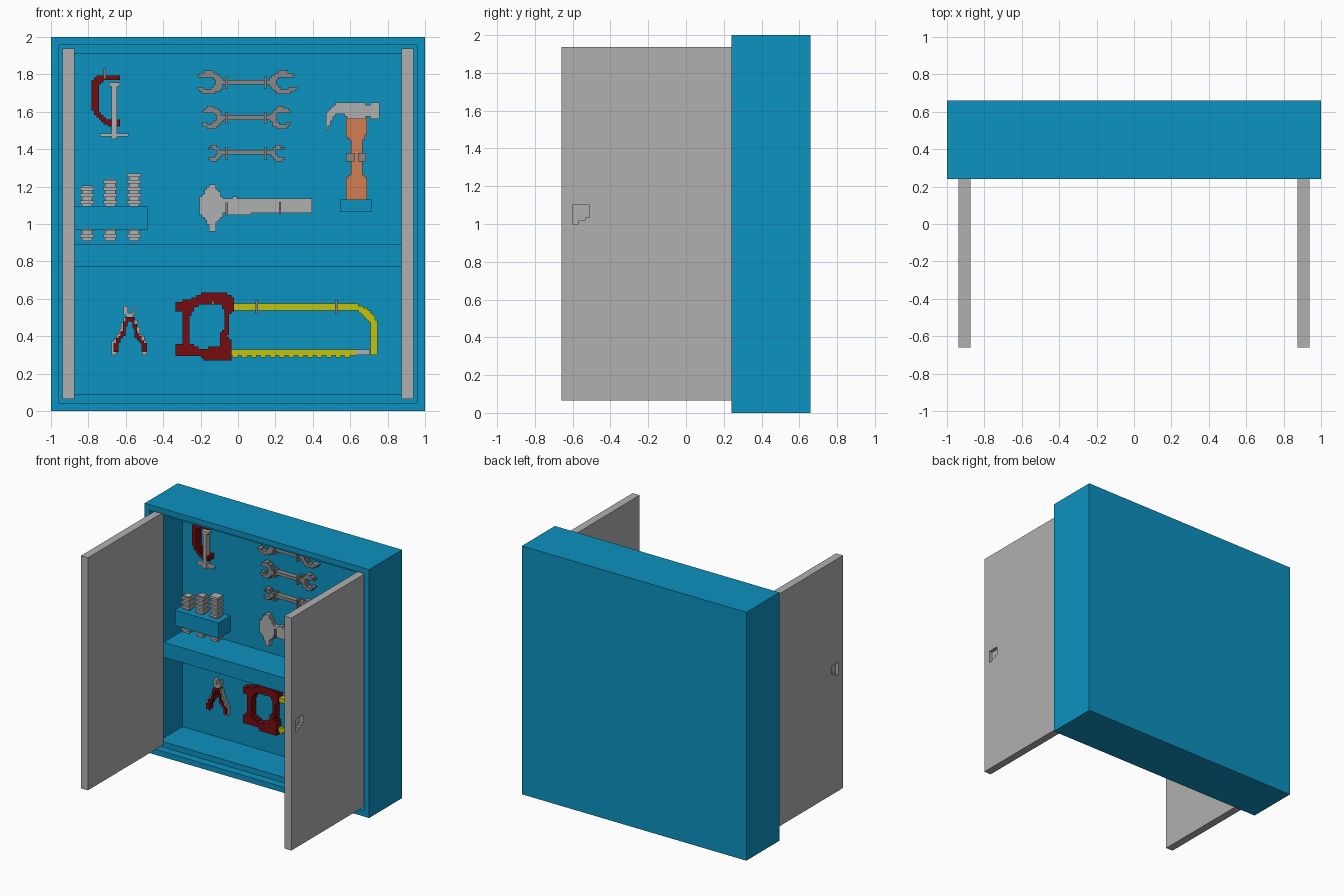
import bpy, bmesh, math
from mathutils import Vector

if "Cube" in bpy.data.objects:
    bpy.data.objects.remove(bpy.data.objects["Cube"], do_unlink=True)


def material(name, rgb):
    lin = [((c / 255 + 0.055) / 1.055) ** 2.4 if c > 10 else c / 255 / 12.92 for c in rgb]
    m = bpy.data.materials.new(name)
    m.use_nodes = True
    m.diffuse_color = (*lin, 1)
    m.node_tree.nodes["Principled BSDF"].inputs["Base Color"].default_value = (*lin, 1)
    return m


BLUE = material("cabinet blue", (12, 146, 192))
STEEL = material("light steel", (176, 176, 176))
GREY = material("dark steel", (136, 136, 136))
RED = material("dark red", (118, 12, 16))
YELLOW = material("saw yellow", (196, 196, 14))
ORANGE = material("handle orange", (210, 126, 84))

WALL = 0.5975   # front of the cabinet's back panel
CELL = 0.0125   # step size of the blocky tools


def finish(bm, name, mat):
    me = bpy.data.meshes.new(name)
    bm.to_mesh(me)
    bm.free()
    me.materials.append(mat)
    ob = bpy.data.objects.new(name, me)
    bpy.context.collection.objects.link(ob)
    return ob


def add_box(bm, x, y, z):
    vs = bmesh.ops.create_cube(bm, size=1)["verts"]
    for v in vs:
        v.co = Vector([(a + b) / 2 + c * (b - a) for c, (a, b) in zip(v.co, (x, y, z))])


def boxes(name, mat, *parts):
    bm = bmesh.new()
    for p in parts:
        add_box(bm, *p)
    return finish(bm, name, mat)


def inside(poly, x, z):
    hit = False
    for (x1, z1), (x2, z2) in zip(poly, poly[1:] + poly[:1]):
        if (z1 > z) != (z2 > z) and x < x1 + (z - z1) * (x2 - x1) / (z2 - z1):
            hit = not hit
    return hit


def plate(name, mat, front, shapes, holes=(), back=WALL + 0.002):
    """Stepped plate: outlines in x, z filled with small cells and extruded in y."""
    pts = [p for s in shapes for p in s]
    x0, z0 = min(p[0] for p in pts), min(p[1] for p in pts)
    nx = math.ceil((max(p[0] for p in pts) - x0) / CELL)
    nz = math.ceil((max(p[1] for p in pts) - z0) / CELL)
    bm = bmesh.new()
    for i in range(nx):
        for j in range(nz):
            x, z = x0 + i * CELL, z0 + j * CELL
            c = (x + CELL / 2, z + CELL / 2)
            if any(inside(s, *c) for s in shapes) and not any(inside(h, *c) for h in holes):
                bm.faces.new([bm.verts.new((x + a * CELL, front, z + b * CELL))
                              for a, b in ((0, 0), (1, 0), (1, 1), (0, 1))])
    bmesh.ops.remove_doubles(bm, verts=bm.verts, dist=CELL / 10)
    ext = bmesh.ops.extrude_face_region(bm, geom=bm.faces[:], use_keep_orig=True)["geom"]
    bmesh.ops.translate(bm, vec=(0, back - front, 0),
                        verts=[g for g in ext if isinstance(g, bmesh.types.BMVert)])
    bmesh.ops.recalc_face_normals(bm, faces=bm.faces)
    return finish(bm, name, mat)


def rect(x1, x2, z1, z2):
    return [(x1, z1), (x2, z1), (x2, z2), (x1, z2)]


def oval(cx, cz, rx, rz, n=12):
    return [(cx + rx * math.cos(math.tau * (i + 0.5) / n),
             cz + rz * math.sin(math.tau * (i + 0.5) / n)) for i in range(n)]


def clip(x, z, w, h, front):
    return ((x - w / 2, x + w / 2), (front, WALL), (z - h / 2, z + h / 2))


# Cabinet shell: stepped opening cut into the front
bm = bmesh.new()
add_box(bm, (-1, 1), (0.24, 0.66), (0, 2))
bm.normal_update()
face = min(bm.faces, key=lambda f: f.normal.y)
for depth in (0.0625, WALL - 0.3025):
    bmesh.ops.inset_individual(bm, faces=[face], thickness=0.0625)
    face = bmesh.ops.extrude_discrete_faces(bm, faces=[face])["faces"][0]
    bmesh.ops.translate(bm, verts=face.verts, vec=(0, depth, 0))
bmesh.ops.recalc_face_normals(bm, faces=bm.faces)
finish(bm, "cabinet", BLUE)
boxes("shelf", BLUE, ((-0.875, 0.875), (0.3025, WALL), (0.77, 0.89)))

# Open doors, each with a stepped finger recess in the outer face
for side, s in (("left", 1), ("right", -1)):
    door = boxes(side + "_door", STEEL,
                 (sorted((0.875 * s, 0.9375 * s)), (-0.66, 0.3), (0.065, 1.9375)))
    for y, z in ((-0.57, 1.0), (-0.535, 1.018), (-0.51, 1.035)):
        cutter = boxes("recess_cutter", STEEL, (sorted((0.91 * s, 0.96 * s)), (-0.6, y), (z, 1.1)))
        cutter.hide_render = True
        mod = door.modifiers.new("recess", "BOOLEAN")
        mod.operation, mod.object, mod.solver = "DIFFERENCE", cutter, "EXACT"
        bpy.context.view_layer.objects.active = door
        bpy.ops.object.modifier_apply(modifier=mod.name)
        bpy.data.objects.remove(cutter, do_unlink=True)

# Drill bits standing in a block
boxes("bit_holder", BLUE, ((-0.875, -0.485), (0.445, WALL), (0.97, 1.095)))
for n, (x, top) in enumerate(((-0.808, 1.205), (-0.683, 1.24), (-0.556, 1.27))):
    parts, z, i = [], 0.91, 0
    while z < top - 0.005:
        r = 0.037 if i % 2 else 0.027
        parts.append(((x - r, x + r), (0.52 - r, 0.52 + r), (z, min(z + 0.018, top))))
        z, i = z + 0.018, i + 1
    boxes(f"drill_bit_{n + 1}", STEEL, *parts)

# Three double-ended wrenches
for n, (z, half, jx, jz) in enumerate(((1.755, 0.28, 0.08, 0.0625), (1.567, 0.25, 0.062, 0.0625),
                                       (1.378, 0.22, 0.045, 0.046))):
    shapes, holes = [rect(0.045 - half + jx * 1.6, 0.045 + half - jx * 1.6, z - 0.0125, z + 0.0125)], []
    for s in (-1, 1):
        cx = 0.045 + s * (half - jx)
        shapes.append(oval(cx, z, jx, jz))
        holes += [oval(cx + s * 0.008, z, jx * 0.55, jz * 0.55),
                  rect(*sorted((cx, cx + s * 0.2)), z - jz * 0.38, z + jz * 0.38)]
    plate(f"wrench_{n + 1}", GREY, 0.556, shapes, holes)
    boxes(f"wrench_clips_{n + 1}", GREY, *[clip(x, z, 0.014, 0.066, 0.54) for x in (-0.06, 0.145)])

# Adjustable wrench
plate("adjustable_wrench", STEEL, 0.565,
      [[(-0.205, 1.06), (-0.205, 1.14), (-0.17, 1.185), (-0.15, 1.21), (-0.125, 1.21), (-0.085, 1.145),
        (-0.085, 1.04), (-0.12, 1.0), (-0.12, 0.96), (-0.15, 0.96), (-0.16, 1.0)],
       rect(-0.1, 0.4, 1.065, 1.13), rect(-0.06, 0.07, 1.045, 1.14), rect(-0.03, -0.01, 1.13, 1.15)])
boxes("adjustable_wrench_clips", GREY, clip(-0.06, 1.08, 0.012, 0.07, 0.55), clip(0.225, 1.085, 0.012, 0.066, 0.55))

# Hammer in its rest
plate("hammer_head", STEEL, 0.49,
      [[(0.47, 1.5), (0.47, 1.59), (0.5, 1.63), (0.545, 1.655), (0.68, 1.655), (0.68, 1.64), (0.705, 1.64),
        (0.705, 1.655), (0.76, 1.655), (0.76, 1.567), (0.705, 1.567), (0.68, 1.58), (0.68, 1.565), (0.58, 1.565),
        (0.56, 1.59), (0.53, 1.59), (0.49, 1.54), (0.485, 1.5)]], back=0.575)
plate("hammer_handle", ORANGE, 0.505,
      [[(0.578, 1.1), (0.69, 1.1), (0.69, 1.24), (0.668, 1.27), (0.668, 1.44), (0.69, 1.48), (0.69, 1.57),
        (0.578, 1.57), (0.578, 1.48), (0.6, 1.44), (0.6, 1.27), (0.578, 1.24)]], back=0.56)
boxes("hammer_rest", BLUE, ((0.545, 0.715), (0.46, WALL), (1.065, 1.13)))
boxes("hammer_clips", GREY, clip(0.6, 1.357, 0.044, 0.044, 0.49), clip(0.663, 1.357, 0.044, 0.044, 0.49))

# Screw clamp
plate("clamp_frame", RED, 0.53,
      [[(-0.63, 1.8), (-0.63, 1.77), (-0.72, 1.77), (-0.75, 1.73), (-0.75, 1.62), (-0.72, 1.57), (-0.685, 1.555),
        (-0.63, 1.555), (-0.63, 1.52), (-0.69, 1.52), (-0.745, 1.56), (-0.782, 1.61), (-0.782, 1.76), (-0.75, 1.8)]])
boxes("clamp_screw", STEEL, ((-0.675, -0.647), (0.52, 0.565), (1.455, 1.755)),
      ((-0.69, -0.63), (0.52, 0.565), (1.735, 1.757)), ((-0.738, -0.585), (0.525, 0.555), (1.468, 1.485)))
boxes("clamp_clip", GREY, clip(-0.713, 1.803, 0.014, 0.055, 0.52))

# Pliers: mirrored handles, inner grips and jaws
def both(points):
    return [[(-0.58 + s * x, z) for x, z in points] for s in (-1, 1)]


plate("plier_arms", STEEL, 0.56,
      both([(0.0, 0.5), (0.03, 0.5), (0.06, 0.42), (0.095, 0.36), (0.095, 0.3), (0.07, 0.3), (0.065, 0.36), (0.025, 0.45)])
      + both([(0, 0.49), (0.018, 0.49), (0.03, 0.53), (0.03, 0.558), (0.012, 0.565), (0.012, 0.525), (0, 0.52)]))
plate("plier_grips", RED, 0.55,
      both([(0, 0.502), (0.022, 0.502), (0.045, 0.42), (0.085, 0.36), (0.085, 0.315), (0.065, 0.315), (0.06, 0.36),
            (0.03, 0.4), (0.012, 0.475), (0, 0.48)]))

# Hacksaw
plate("saw_handle", RED, 0.54,
      [[(-0.335, 0.3), (-0.335, 0.355), (-0.298, 0.36), (-0.298, 0.53), (-0.335, 0.54), (-0.335, 0.575),
        (-0.24, 0.605), (-0.19, 0.627), (-0.06, 0.627), (-0.02, 0.6), (-0.02, 0.535), (-0.042, 0.52),
        (-0.055, 0.4), (-0.03, 0.37), (-0.03, 0.27), (-0.18, 0.27), (-0.2, 0.3)]],
      [[(-0.258, 0.36), (-0.258, 0.5), (-0.235, 0.55), (-0.2, 0.567), (-0.09, 0.567), (-0.07, 0.52), (-0.075, 0.43),
        (-0.095, 0.42), (-0.095, 0.345), (-0.2, 0.335)]])
plate("saw_frame", YELLOW, 0.555,
      [[(-0.03, 0.537), (-0.03, 0.575), (0.64, 0.575), (0.7, 0.54), (0.75, 0.48), (0.75, 0.3), (0.705, 0.3),
        (0.705, 0.47), (0.635, 0.537)]])
boxes("saw_blade", YELLOW, ((-0.04, 0.63), (0.565, 0.585), (0.298, 0.33)),
      *[((x, x + 0.03), (0.565, 0.585), (0.285, 0.298)) for x in (-0.03 + 0.05 * i for i in range(13))])
boxes("saw_blade_end", STEEL, ((0.63, 0.705), (0.565, 0.585), (0.3, 0.33)))
boxes("saw_clips", GREY, clip(0.1, 0.557, 0.014, 0.075, 0.54), clip(0.525, 0.557, 0.014, 0.075, 0.54),
      clip(-0.135, 0.578, 0.012, 0.02, 0.53))
